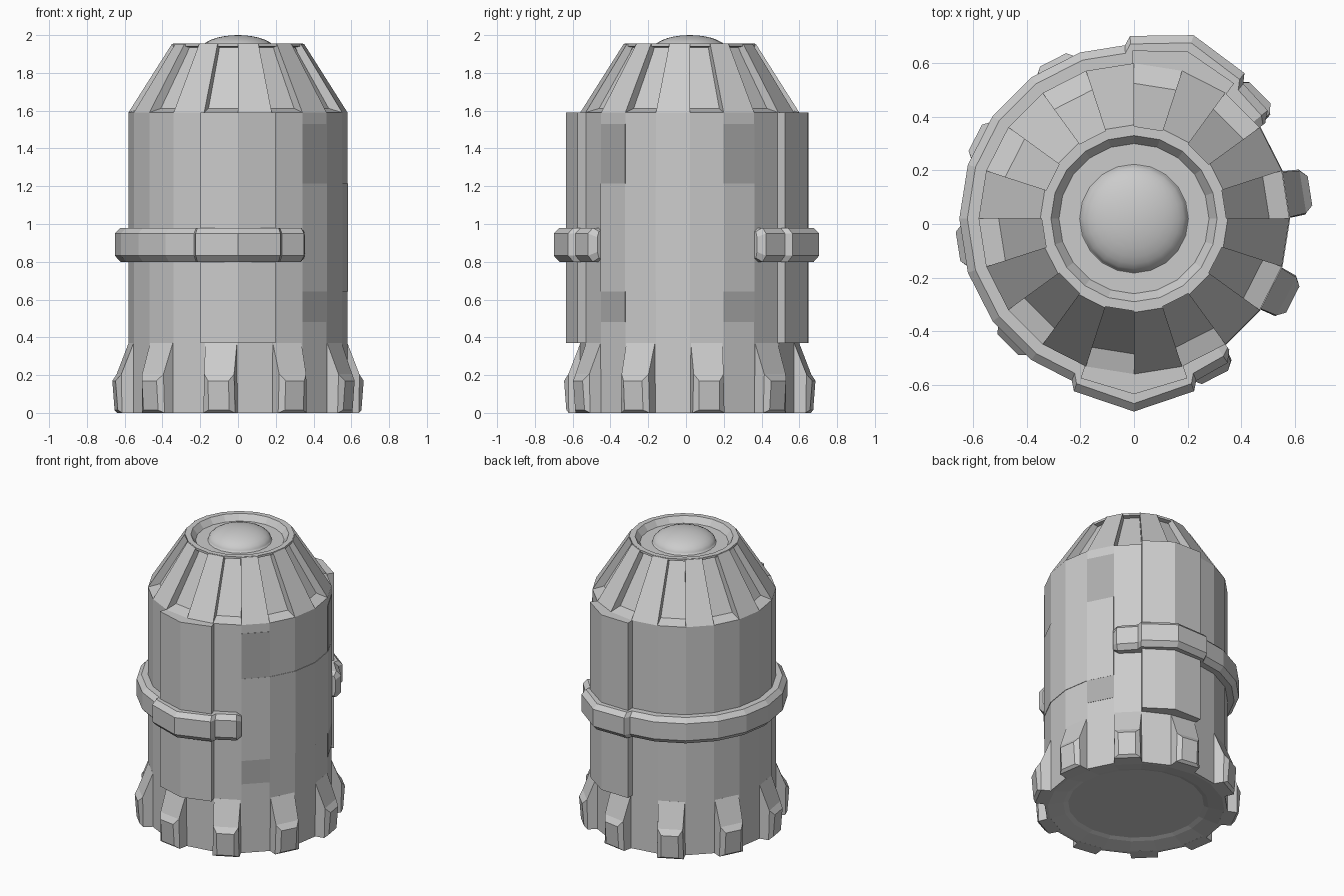
import bpy, bmesh
from math import sin, cos, radians, pi

if "Cube" in bpy.data.objects:
    bpy.data.objects.remove(bpy.data.objects["Cube"])

CY = 0.02      # body axis sits slightly behind the origin
R = 0.58       # body radius
N = 20         # body sides
STEP = 360 / N


def polar(r, deg, z):
    a = radians(deg)
    return (r * cos(a), r * sin(a) + CY, z)


def finish(name, bm, color=None):
    bmesh.ops.recalc_face_normals(bm, faces=bm.faces)
    me = bpy.data.meshes.new(name)
    bm.to_mesh(me)
    bm.free()
    ob = bpy.data.objects.new(name, me)
    bpy.context.collection.objects.link(ob)
    if color:
        mat = bpy.data.materials.new(name + "_material")
        mat.diffuse_color = color
        mat.use_nodes = True
        mat.node_tree.nodes["Principled BSDF"].inputs["Base Color"].default_value = mat.diffuse_color
        me.materials.append(mat)
    return ob


def loft(name, rings, color=None):
    """Skin a list of closed cross-sections and cap both ends."""
    bm = bmesh.new()
    vs = [[bm.verts.new(p) for p in ring] for ring in rings]
    n = len(rings[0])
    for a, b in zip(vs, vs[1:]):
        for i in range(n):
            j = (i + 1) % n
            bm.faces.new((a[i], a[j], b[j], b[i]))
    bm.faces.new(vs[0])
    bm.faces.new(vs[-1])
    return finish(name, bm, color)


def lathe(name, profile):
    return loft(name, [[polar(r, k * STEP, z) for k in range(N)] for r, z in profile])


def arc_plate(name, outer, inner_r, z0, z1, color=None):
    """Curved slab following (angle, radius) points."""
    return loft(name, [[polar(inner_r, a, z0), polar(r, a, z0),
                        polar(r, a, z1), polar(inner_r, a, z1)] for a, r in outer], color)


# main barrel with shallow dished underside
lathe("body", [(0.43, 0.03), (0.46, 0.02), (0.56, 0.0), (R, 0.0), (R, 1.59), (0.5, 1.59)])

# tapered cap core with rim and sunken top
lathe("cap_core", [(0.5, 1.58), (R, 1.59), (0.505, 1.612), (0.315, 1.935), (0.345, 1.94),
                   (0.345, 1.955), (0.31, 1.955), (0.28, 1.915), (0.2, 1.915)])

# raised ribs on every other cap face
for k in range(N // 2):
    a0 = (2 * k + 1) * STEP
    rings = [[polar(r, a, z) for r, z in
              ((0.48, 1.6), (R, 1.59), (0.35, 1.953), (0.31, 1.953))]
             for a in (a0, a0 + STEP)]
    loft(f"cap_rib_{k + 1}", rings)

# glossy dome in the cap
bm = bmesh.new()
bmesh.ops.create_uvsphere(bm, u_segments=20, v_segments=16, radius=1)
cut = bmesh.ops.bisect_plane(bm, geom=bm.verts[:] + bm.edges[:] + bm.faces[:],
                             plane_co=(0, 0, 0), plane_no=(0, 0, -1), clear_outer=True)
for v in bm.verts:
    v.co = (v.co.x * 0.203, v.co.y * 0.203 + CY, v.co.z * 0.085 + 1.915)
for f in bm.faces:
    f.smooth = True
finish("dome", bm)


# ten blocky feet on alternating faces
def foot(name, mid):
    a = radians(mid)

    def place(d, t, z):
        return (d * cos(a) - t * sin(a), d * sin(a) + t * cos(a) + CY, z)

    def rect(w, w2, low, high):
        return [place(low[0], -w, low[1]), place(low[0], w, low[1]),
                place(high[0], w2, high[1]), place(high[0], -w2, high[1])]
    loft(name, [rect(0.088, 0.085, (0.55, 0.0), (0.55, 0.37)),
                rect(0.088, 0.085, (0.573, 0.0), (0.573, 0.37)),
                rect(0.085, 0.080, (0.635, 0.0), (0.638, 0.205)),
                rect(0.055, 0.055, (0.653, 0.015), (0.665, 0.17))])


for k in range(10):
    foot(f"foot_{k + 1}", 9 + 36 * k)

# thick armour plates on the front and the back
for name, mid in (("front_plate", 270), ("back_plate", 72)):
    arc_plate(name, [(mid - 18.5, 0.628), (mid, 0.655), (mid + 18.5, 0.628)], 0.54, 0.37, 1.59)


# belt that steps out over both plates and stops at the window
def over_plate(mid):
    return [(mid - 21, 0.648), (mid - 19.2, 0.682), (mid, 0.72),
            (mid + 19.2, 0.682), (mid + 21, 0.648)]


belt = [(36, 0.605), (39, 0.642)] + over_plate(72)
belt += [(a, 0.652) for a in range(108, 249, 18)]
belt += over_plate(270) + [(303, 0.642), (306, 0.605)]
rings = []
for i, (a, r) in enumerate(belt):
    e = 0.02 if i in (0, len(belt) - 1) else 0.0
    rings.append([polar(0.55, a, 0.80 + e), polar(r - 0.03 + e, a, 0.80 + e),
                  polar(r, a, 0.832 + e), polar(r, a, 0.95 - e),
                  polar(r - 0.03 + e, a, 0.98 - e), polar(0.55, a, 0.98 - e)])
loft("belt", rings)

# window in the belt gap, with dark trim columns at its sides
arc_plate("window", [(a, R + 0.003) for a in range(-54, 37, 18)], 0.56, 0.643, 1.215,
          (0.9, 0.9, 0.9, 1))
for side, a in (("front", -54), ("back", 18)):
    for part, z0, z1 in (("lower", 0.48, 0.643), ("upper", 1.215, 1.53)):
        arc_plate(f"trim_{side}_{part}", [(a, R + 0.002), (a + 18, R + 0.002)],
                  0.56, z0, z1, (0.42, 0.42, 0.42, 1))
